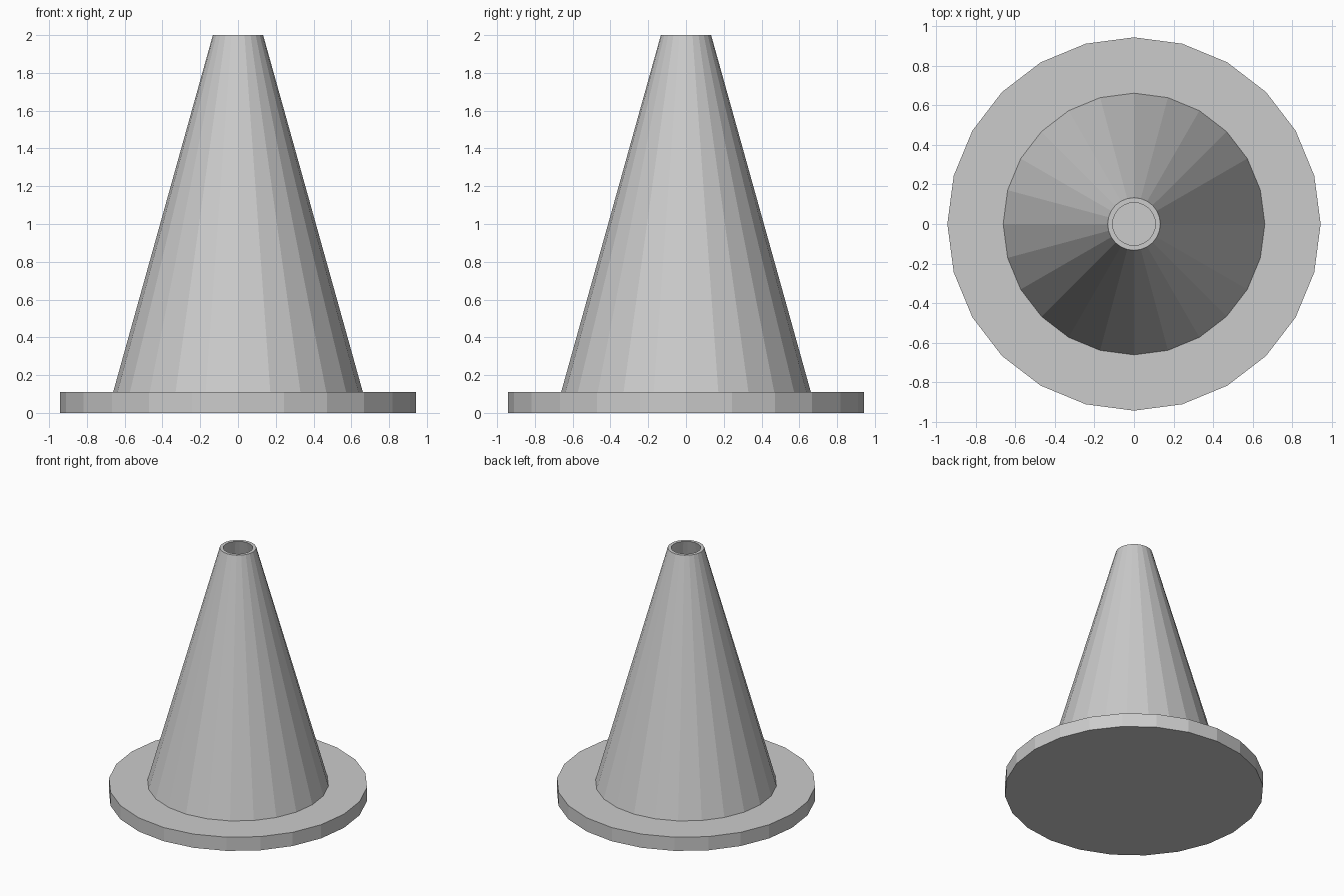
import bpy, bmesh
from math import cos, sin, tau

if "Cube" in bpy.data.objects:
    bpy.data.objects.remove(bpy.data.objects["Cube"])

SIDES = 24


def lathe(name, profile, closed):
    """Spin (radius, z) points round z; a closed profile makes a tube, an open one gets end caps."""
    bm = bmesh.new()
    rings = [[bm.verts.new((r * cos(tau * i / SIDES), r * sin(tau * i / SIDES), z))
              for i in range(SIDES)] for r, z in profile]
    pairs = list(zip(rings, rings[1:]))
    if closed:
        pairs.append((rings[-1], rings[0]))
    else:
        bm.faces.new(rings[0])
        bm.faces.new(rings[-1])
    for a, b in pairs:
        for i in range(SIDES):
            j = (i + 1) % SIDES
            bm.faces.new((a[i], a[j], b[j], b[i]))
    bmesh.ops.recalc_face_normals(bm, faces=bm.faces)
    mesh = bpy.data.meshes.new(name)
    bm.to_mesh(mesh)
    bm.free()
    obj = bpy.data.objects.new(name, mesh)
    bpy.context.collection.objects.link(obj)
    return obj


# Flat round foot
lathe("base_plate", [(0.943, 0), (0.943, 0.11)], closed=False)

# Hollow tapered body, open at the top
lathe("cone_body", [(0.661, 0.11), (0.133, 2.0), (0.108, 2.0), (0.636, 0.11)], closed=True)
